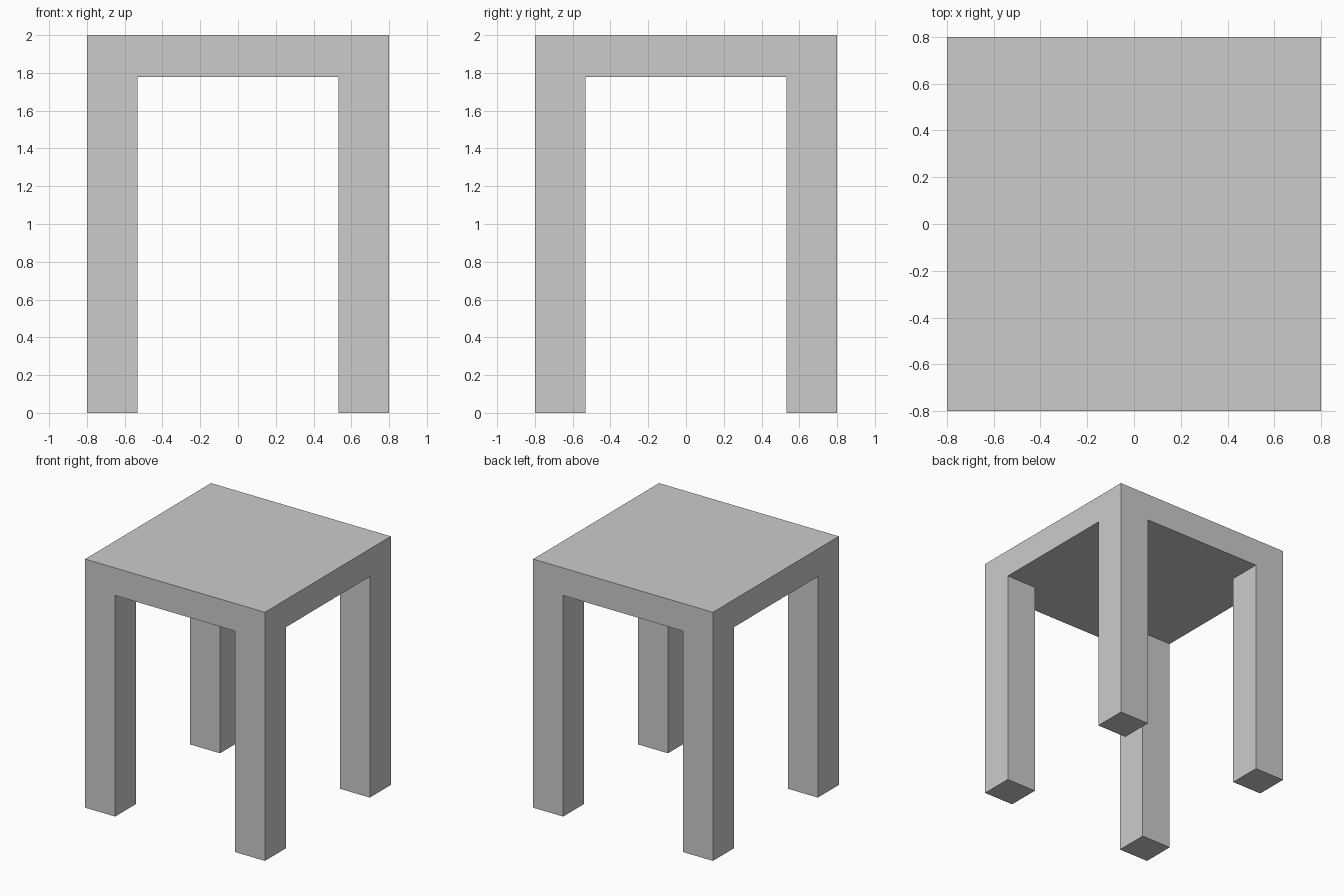
import bpy
import bmesh
from mathutils import Vector, Matrix

if "Cube" in bpy.data.objects:
    bpy.data.objects.remove(bpy.data.objects["Cube"])

HALF = 0.8       # half width of the seat
INNER = 0.533    # inner face of the legs
TOP = 2.0
UNDER = 1.778    # underside of the seat

bm = bmesh.new()

# Seat slab
size = Matrix.Diagonal((2 * HALF, 2 * HALF, TOP - UNDER, 1))
centre = Matrix.Translation((0, 0, (TOP + UNDER) / 2))
bmesh.ops.create_cube(bm, size=1, matrix=centre @ size)

# Cut the slab into a 3 x 3 grid so the corners match the legs
for axis in (Vector((1, 0, 0)), Vector((0, 1, 0))):
    for side in (-1, 1):
        bmesh.ops.bisect_plane(bm, geom=bm.verts[:] + bm.edges[:] + bm.faces[:],
                               plane_co=axis * side * INNER, plane_no=axis)

# Four legs, extruded down from the corner faces of the underside
bm.normal_update()
corners = []
for f in bm.faces:
    c = f.calc_center_median()
    if f.normal.z < -0.9 and abs(c.x) > INNER and abs(c.y) > INNER:
        corners.append(f)
feet = bmesh.ops.extrude_discrete_faces(bm, faces=corners)["faces"]
bmesh.ops.translate(bm, verts=list({v for f in feet for v in f.verts}),
                    vec=(0, 0, -UNDER))

bmesh.ops.recalc_face_normals(bm, faces=bm.faces[:])
mesh = bpy.data.meshes.new("stool")
bm.to_mesh(mesh)
bm.free()
bpy.context.collection.objects.link(bpy.data.objects.new("stool", mesh))
